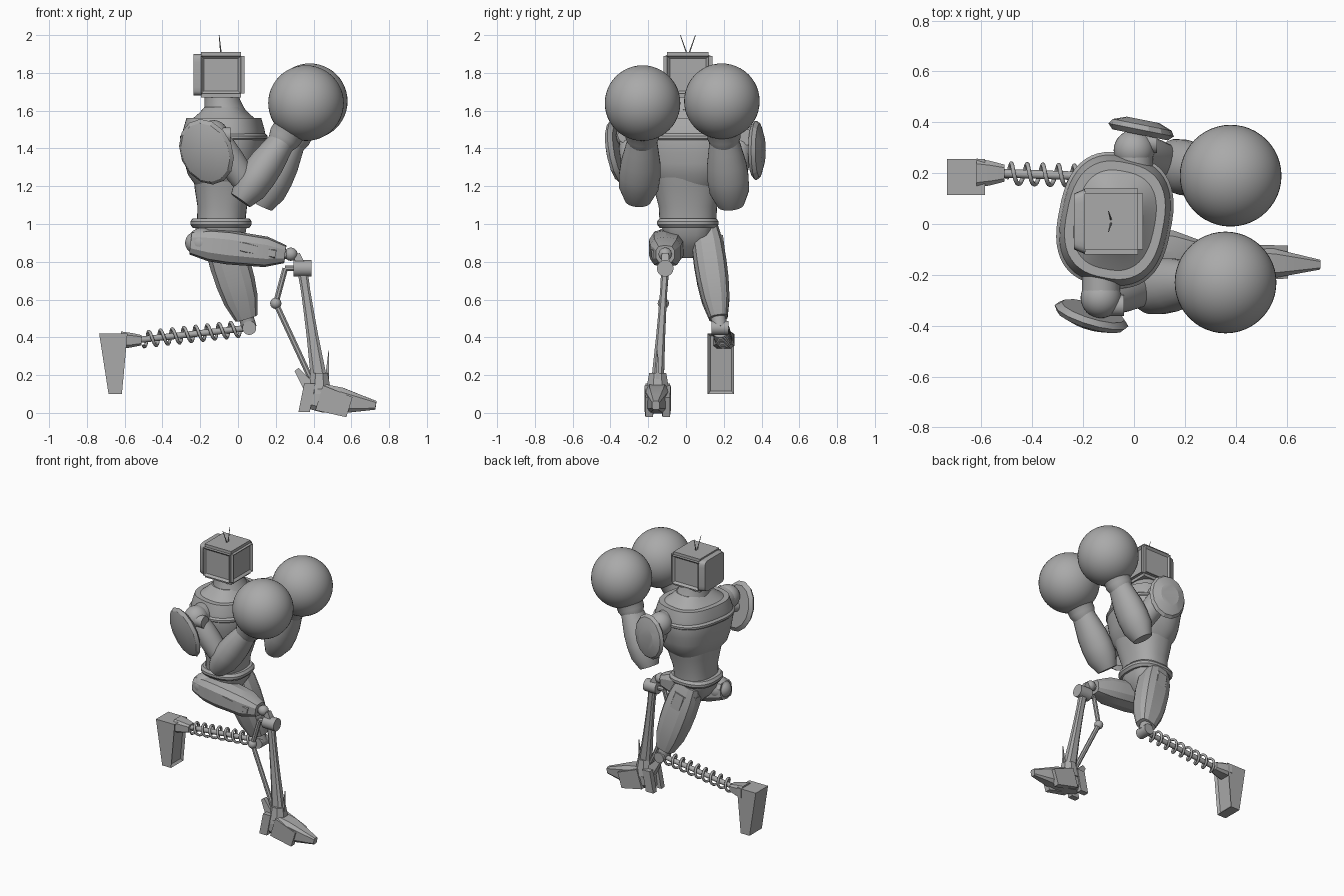
import bpy, bmesh, math
from mathutils import Vector

cube = bpy.data.objects.get("Cube")
if cube:
    bpy.data.objects.remove(cube, do_unlink=True)

grey = bpy.data.materials.new("plain_grey")
grey.use_nodes = True
colour = (.4, .4, .4, 1)
grey.diffuse_color = colour
grey.node_tree.nodes["Principled BSDF"].inputs["Base Color"].default_value = colour

X, Y, Z = Vector((1, 0, 0)), Vector((0, 1, 0)), Vector((0, 0, 1))


def point(x, y, z):
    return Vector((x, y, z))


def finish(name, bm, angle):
    bmesh.ops.recalc_face_normals(bm, faces=bm.faces)
    mesh = bpy.data.meshes.new(name)
    bm.to_mesh(mesh)
    bm.free()
    mesh.materials.append(grey)
    part = bpy.data.objects.new(name, mesh)
    bpy.context.collection.objects.link(part)
    bpy.ops.object.select_all(action='DESELECT')
    part.select_set(True)
    bpy.context.view_layer.objects.active = part
    bpy.ops.object.shade_smooth_by_angle(angle=math.radians(angle))


def frame(axis, ref):
    along = axis.normalized()
    across = (ref - along * ref.dot(along)).normalized()
    return across, along.cross(across)


def squared(value, power):
    return math.copysign(abs(value) ** (2 / power), value)


def loft(name, start, end, widths, flat=1, depth=None, sides=24, power=2, ref=Y, axis=None, angle=35):
    """Skin evenly spaced superellipse rings from start to end."""
    across, over = frame(axis or end - start, ref)
    bm = bmesh.new()
    rings = []
    for k, width in enumerate(widths):
        centre = start.lerp(end, k / (len(widths) - 1))
        ring = []
        for i in range(sides):
            turn = math.tau * (i + .5) / sides
            a = across * width * squared(math.cos(turn), power)
            b = over * (depth or width * flat) * squared(math.sin(turn), power)
            ring.append(bm.verts.new(centre + a + b))
        rings.append(ring)
    for low, high in zip(rings, rings[1:]):
        for i in range(sides):
            j = (i + 1) % sides
            bm.faces.new((low[i], low[j], high[j], high[i]))
    bm.faces.new(rings[0])
    bm.faces.new(rings[-1])
    finish(name, bm, angle)


def rod(name, start, end, radius, taper=1, sides=20):
    sideways = abs((end - start).normalized().y) > .9
    loft(name, start, end, (radius, radius * taper), sides=sides, ref=X if sideways else Y)


def ball(name, centre, radius, segments=32):
    bm = bmesh.new()
    bmesh.ops.create_uvsphere(bm, u_segments=segments, v_segments=segments // 2, radius=radius)
    bmesh.ops.translate(bm, vec=centre, verts=bm.verts)
    finish(name, bm, 60)


def box(name, centre, size, taper=1, lean=0, bevel=0, panels=()):
    """Box with a tapered, shifted foot and recessed panels on chosen sides."""
    bm = bmesh.new()
    bmesh.ops.create_cube(bm, size=1)
    for vert in bm.verts:
        if vert.co.z < 0:
            vert.co.x *= taper
        vert.co *= size if isinstance(size, float) else 1
        if not isinstance(size, float):
            vert.co = Vector(c * s for c, s in zip(vert.co, size))
        if vert.co.z < 0:
            vert.co.x += lean
        vert.co += centre
    if bevel:
        bmesh.ops.bevel(bm, geom=bm.edges[:], offset=bevel, segments=2, affect='EDGES')
    bm.normal_update()
    largest = max(f.calc_area() for f in bm.faces)
    faces = [f for f in bm.faces if f.calc_area() > largest / 4
             and any(f.normal.dot(p) > .9 for p in panels)]
    if faces:
        bmesh.ops.inset_individual(bm, faces=faces, thickness=.02, depth=-.015)
    finish(name, bm, 30)


# Head: framed box with back plate and antennae
head = point(-.09, .01, 1.79)
box("head", head, (.25, .26, .24), bevel=.02, panels=(X, -X, Y, -Y))
loft("head_back_plate", head - X * .145, head - X * .1, (.11, .13), depth=.11, power=8)
for side in (-1, 1):
    root = head + Z * .11 + Y * side * .005
    rod("antenna", root, root + point(-.01, side * .035, .1), .004, .5, 6)

# Torso: chest shell with collar, neck, abdomen, belt and pelvis
twist = point(.2, 1, 0)
chest = point(-.075, .015, 1.2)
collar = chest + Z * .36
torso = dict(sides=48, power=2.6, ref=twist, axis=Z)
loft("chest_shell", chest, collar, (.17, .22, .24, .25, .26, .25, .23), .83, **torso)
loft("chest_band", collar - Z * .12, collar - Z * .08, (.25, .265, .265, .25), .84, **torso)
loft("collar_slope", collar - Z * .01, collar + Z * .06, (.21, .16, .12), .8, **torso)
loft("neck", collar + Z * .03, head - Z * .1, (.13, .11, .1), .88)
waist = point(-.09, .01, 1)
loft("abdomen", waist, waist + point(.02, 0, .28), (.15, .155, .18, .2), .85, sides=40, power=2.4, axis=Z)
loft("belt", waist - Z * .02, waist + Z * .03, (.15, .163, .163, .15), sides=40, power=2.6)
loft("pelvis", waist - Z * .18, waist, (.03, .09, .13, .14), sides=16, power=3)

# Arms: shoulder joint, upper arm, forearm and round glove
arms = {
    "right": (-Y, point(-.13, -.29, 1.47), point(.06, -.25, 1.19),
              point(.25, -.23, 1.46), point(.36, -.23, 1.64)),
    "left": (Y, point(0, .29, 1.46), point(.16, .23, 1.17),
             point(.3, .2, 1.46), point(.38, .19, 1.65)),
}
for side, (out, shoulder, elbow, wrist, fist) in arms.items():
    ball(side + "_shoulder_ball", shoulder, .08)
    rod(side + "_shoulder_socket", shoulder - out * .1, shoulder, .075)
    rod(side + "_shoulder_pin", shoulder + out * .03, shoulder + out * .03 + X * .09, .042)
    loft(side + "_upper_arm", shoulder, elbow, (.06, .075, .075, .07, .06))
    reach = (wrist - elbow).normalized()
    loft(side + "_forearm", elbow - reach * .08, wrist, (.07, .105, .11, .105, .09, .075), .88)
    loft(side + "_glove_cuff", wrist - reach * .05, wrist.lerp(fist, .4), (.07, .088, .09, .12))
    ball(side + "_glove", fist, .2, 48)

# Shoulder shields: faceted oval domes
shields = {
    "right": (point(-.17, -.37, 1.38), point(-.3, -.9, -.2), Z - X * .35, .18),
    "left": (point(.03, .38, 1.39), point(.2, 1, 0), Z, .16),
}
for side, (centre, facing, upward, height) in shields.items():
    out = facing.normalized()
    loft(side + "_shoulder_shield", centre - out * .03, centre + out * .03,
         [height * scale for scale in (.85, 1, .9, .5)], .82, sides=14, ref=upward, angle=20)
    rod(side + "_shield_mount", centre - out * .1, centre, .035)

# Right leg: raised thigh, knee hub, shin and strut
hip, knee = point(-.22, -.1, .9), point(.28, -.11, .84)
ball("right_hip", hip, .06)
ball("right_hip_cover", hip + X * .03, .08)
loft("right_thigh", hip - X * .03, knee - X * .03, (.065, .09, .095, .09, .085, .05), .95,
     sides=10, power=3, angle=20)
loft("right_thigh_plate", hip + point(.1, -.04, .01), knee - point(.08, .03, 0), (.05, .06, .045), .7,
     sides=8, power=3, angle=20)
rod("right_knee_pin", knee - X * .06, knee, .025)
ball("right_knee_ball", knee, .035)
hub = knee + point(.06, 0, -.075)
rod("right_knee_hub", hub - X * .045, hub + X * .05, .044)
rod("right_knee_bracket", knee + X * .03, hub, .025, 1.4, 4)
ankle = point(.43, -.15, .17)
loft("right_shin", hub, ankle, (.022, .02, .022, .025, .03, .035), 1.3, sides=8, power=3, angle=20)
bend = point(.2, -.12, .58)
strut = (hub, hub - X * .09, bend, ankle - X * .04)
for start, end in zip(strut, strut[1:]):
    rod("right_shin_strut", start, end, .016, sides=8)
ball("strut_joint", bend, .03, 16)

# Right foot: tapered body, toe claws, heel claws and fins
rod("right_ankle", ankle - Z * .07, ankle + Z * .04, .07, .7, 8)
loft("right_foot", ankle - point(.07, 0, .08), point(.73, -.16, .04), (.055, .065, .06, .04, .02), 1.2,
     sides=8, power=4, ref=Y, angle=20)
for out in (-Y * .045, Y * .045):
    base = ankle + out
    loft("toe_claw", base - Z * .09, base + point(.16, 0, -.14), (.025, .02), 2.8, sides=4, power=50)
    box("heel_claw", base - point(.05, 0, .09), (.06, .04, .15), lean=-.03)
rod("heel_spur", ankle - point(.04, 0, .05), ankle + point(-.12, 0, .06), .05, .4, 4)
rod("ankle_fin", ankle + X * .04, ankle + point(.05, 0, .16), .015, .1, 4)

# Left leg: fluted thigh and knee hub
hip, knee = point(-.1, .1, .98), point(.06, .18, .45)
foot = hip.lerp(knee, .9)
loft("left_thigh", hip, foot, (.07, .085, .088, .085, .075, .05), 1.25,
     sides=12, power=3, angle=15)
for shift in (Y * .035, X * .04, X * -.045, Y * -.03):
    loft("left_thigh_rib", hip.lerp(knee, .1) + shift, hip.lerp(knee, .8) + shift / 2, (.055, .06, .04),
         sides=8, power=4, angle=20)
rod("left_knee_neck", foot, knee, .04)
rod("left_knee_hub", knee - Y * .045, knee + Y * .045, .037)

# Left shin: rod with coil spring
heel = point(-.54, .2, .385)
rod("left_shin_rod", knee, heel, .017)
across, over = frame(heel - knee, Y)
curve = bpy.data.curves.new("left_shin_spring", 'CURVE')
curve.dimensions = '3D'
curve.bevel_depth = .0085
curve.bevel_resolution = 2
spline = curve.splines.new('POLY')
spline.points.add(150)
for i, knot in enumerate(spline.points):
    turn = math.tau * i / 18
    offset = across * math.cos(turn) + over * math.sin(turn)
    knot.co = (*(knee.lerp(heel, .08 + .86 * i / 150) + offset * .04), 1)
curve.materials.append(grey)
bpy.context.collection.objects.link(bpy.data.objects.new("left_shin_spring", curve))

# Left foot: tapered boot with recessed sole and ankle
box("left_boot", point(-.66, .185, .26), (.15, .14, .32), taper=.47, lean=.01, panels=(X,))
loft("left_ankle", heel - X * .08, heel + X * .03, (.06, .05, .035), .8, sides=8, power=4, angle=20)
